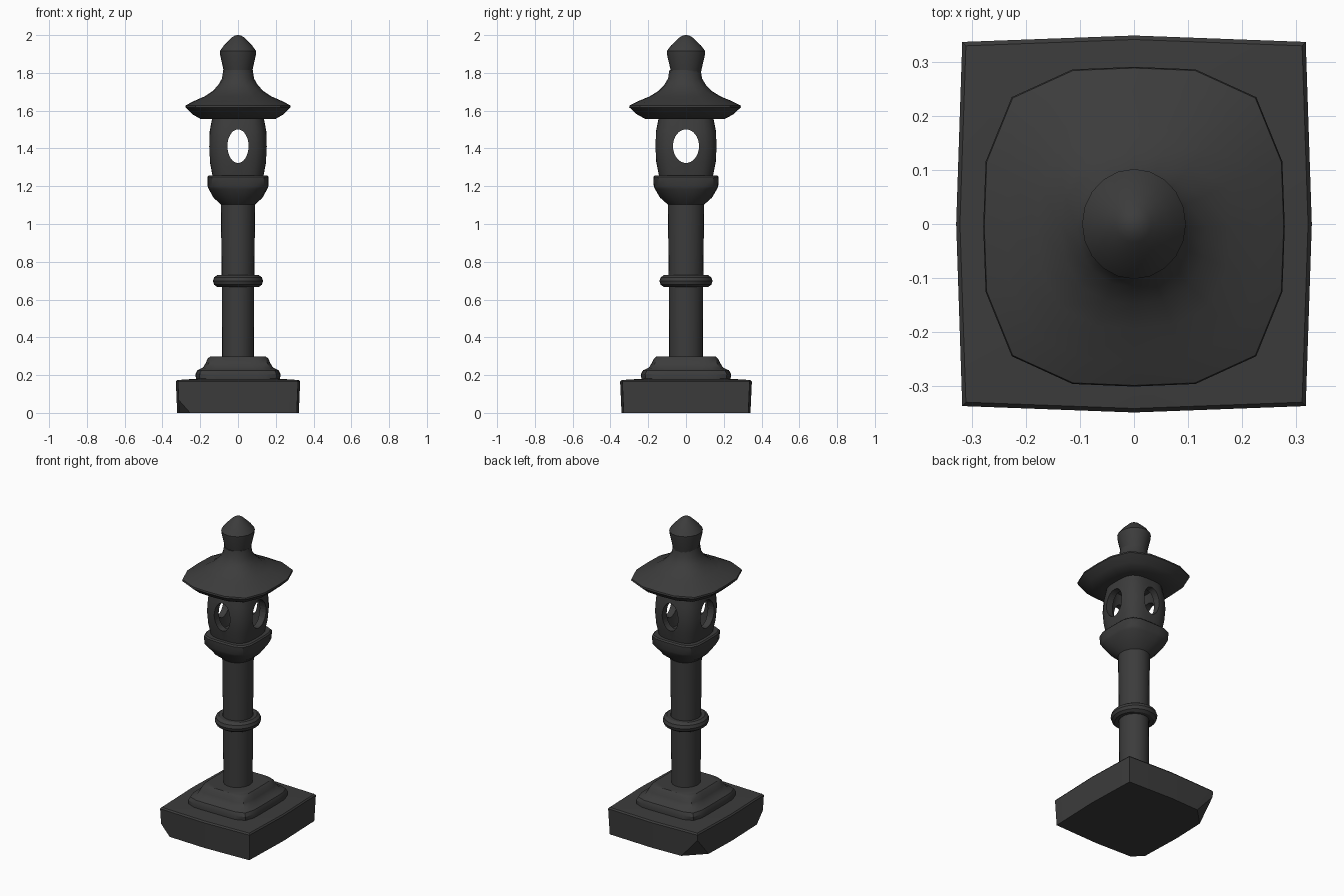
import bpy, bmesh, math
from mathutils import Vector

cube = bpy.data.objects.get("Cube")
if cube:
    bpy.data.objects.remove(cube, do_unlink=True)

stone = bpy.data.materials.new("dark_stone")
stone.use_nodes = True
colour = (0.045, 0.045, 0.045, 1)
stone.diffuse_color = colour
stone.node_tree.nodes["Principled BSDF"].inputs["Base Color"].default_value = colour

STRETCH = 1.06  # the lantern is slightly deeper than wide


def finish(obj, angle=35):
    obj.data.materials.clear()
    obj.data.materials.append(stone)
    bpy.ops.object.select_all(action='DESELECT')
    obj.select_set(True)
    bpy.context.view_layer.objects.active = obj
    bpy.ops.object.shade_smooth_by_angle(angle=math.radians(angle))


def loft(name, rings, sides, closed=False, chips=(), offset_y=0.0, angle=35):
    """Stack rounded-square rings (half width, height, squareness)."""
    bm = bmesh.new()
    loops = []
    for half, z, power in rings:
        loop = []
        for i in range(sides):
            a = math.tau * i / sides
            c, s = math.cos(a), math.sin(a)
            r = half * (abs(c) ** power + abs(s) ** power) ** (-1 / power)
            loop.append(bm.verts.new((r * c, r * s * STRETCH + offset_y, z)))
        loops.append(loop)
    pairs = list(zip(loops, loops[1:]))
    if closed:
        pairs.append((loops[-1], loops[0]))
    else:
        bm.faces.new(loops[0][::-1])
        bm.faces.new(loops[-1])
    for low, high in pairs:
        for i in range(sides):
            j = (i + 1) % sides
            bm.faces.new((low[i], low[j], high[j], high[i]))
    # Broken corners are sliced off and capped
    for point, normal in chips:
        cut = bmesh.ops.bisect_plane(
            bm, geom=bm.verts[:] + bm.edges[:] + bm.faces[:],
            plane_co=Vector(point), plane_no=Vector(normal), clear_outer=True)
        edges = [e for e in cut["geom_cut"] if isinstance(e, bmesh.types.BMEdge)]
        bmesh.ops.edgenet_fill(bm, edges=edges)
    bmesh.ops.recalc_face_normals(bm, faces=bm.faces[:])
    mesh = bpy.data.meshes.new(name)
    bm.to_mesh(mesh)
    bm.free()
    obj = bpy.data.objects.new(name, mesh)
    bpy.context.collection.objects.link(obj)
    finish(obj, angle)
    return obj


# Square plinth with two chipped lower corners
loft("plinth", [(0.322, 0, 20), (0.329, 0.165, 20), (0.322, 0.174, 20), (0.2, 0.182, 20)], 8,
     chips=[((-0.25, -0.335, 0), (-1, -1, -0.9)), ((-0.2, 0.335, 0), (-1, 1, -0.9))], angle=25)

# Rounded step under the post
loft("step", [(0.222, 0.17, 7), (0.225, 0.205, 7), (0.215, 0.225, 7), (0.185, 0.24, 7),
              (0.172, 0.262, 7), (0.16, 0.288, 7), (0.148, 0.298, 7)], 32)

# Round post and its collar
loft("post", [(0.084, 0.28, 2), (0.086, 0.7, 2), (0.091, 1.12, 2)], 24)
bpy.ops.mesh.primitive_torus_add(major_radius=0.1, minor_radius=0.033, major_segments=24,
                                 minor_segments=10, location=(0, 0, 0.698))
collar = bpy.context.object
collar.name = "collar"
collar.scale.y = STRETCH
finish(collar)

# Bowl carrying the lamp house
loft("bowl", [(0.088, 1.1, 2), (0.13, 1.14, 2.6), (0.155, 1.185, 3.6), (0.161, 1.2, 4.2),
              (0.162, 1.25, 4.5), (0.155, 1.258, 4.5)], 24)

# Hollow barrel-shaped lamp house: outer wall up, inner wall down
levels = [(0.134, 1.25), (0.149, 1.33), (0.155, 1.41), (0.15, 1.49), (0.134, 1.575)]
wall = [(r, z, 3.4) for r, z in levels]
wall += [(r - 0.04, z, 3) for r, z in reversed(levels)]
house = loft("lamp_house", wall, 32, closed=True)

# Oval windows cut straight through on both axes
for width, turn in ((0.056, 0), (0.069, math.pi / 2)):
    bpy.ops.mesh.primitive_cylinder_add(vertices=32, radius=1, depth=1, location=(0, 0, 1.412),
                                        rotation=(math.pi / 2, 0, turn))
    cutter = bpy.context.object
    cutter.name = "window_cutter"
    cutter.scale = (width, 0.089, 1)
    cutter.hide_render = True
    bpy.context.view_layer.objects.active = house
    mod = house.modifiers.new("window", 'BOOLEAN')
    mod.operation = 'DIFFERENCE'
    mod.solver = 'EXACT'
    mod.object = cutter
    bpy.ops.object.modifier_apply(modifier=mod.name)
    bpy.data.objects.remove(cutter, do_unlink=True)
finish(house)

# Flared roof, square at the eaves and round at the neck
loft("roof", [(0.15, 1.557, 3), (0.2, 1.557, 3.2), (0.24, 1.58, 3.2), (0.279, 1.618, 3.3),
              (0.277, 1.628, 3.3), (0.235, 1.65, 3.1), (0.178, 1.675, 2.8), (0.135, 1.703, 2.5),
              (0.105, 1.735, 2.2), (0.085, 1.77, 2), (0.078, 1.815, 2)], 16, offset_y=-0.005)

# Bud-shaped finial
loft("finial", [(0.074, 1.8, 2), (0.079, 1.825, 2), (0.094, 1.893, 2), (0.096, 1.915, 2),
                (0.075, 1.945, 2), (0.052, 1.968, 2), (0.032, 1.988, 2),
                (0.016, 1.998, 2), (0.004, 2.0, 2)], 20)
